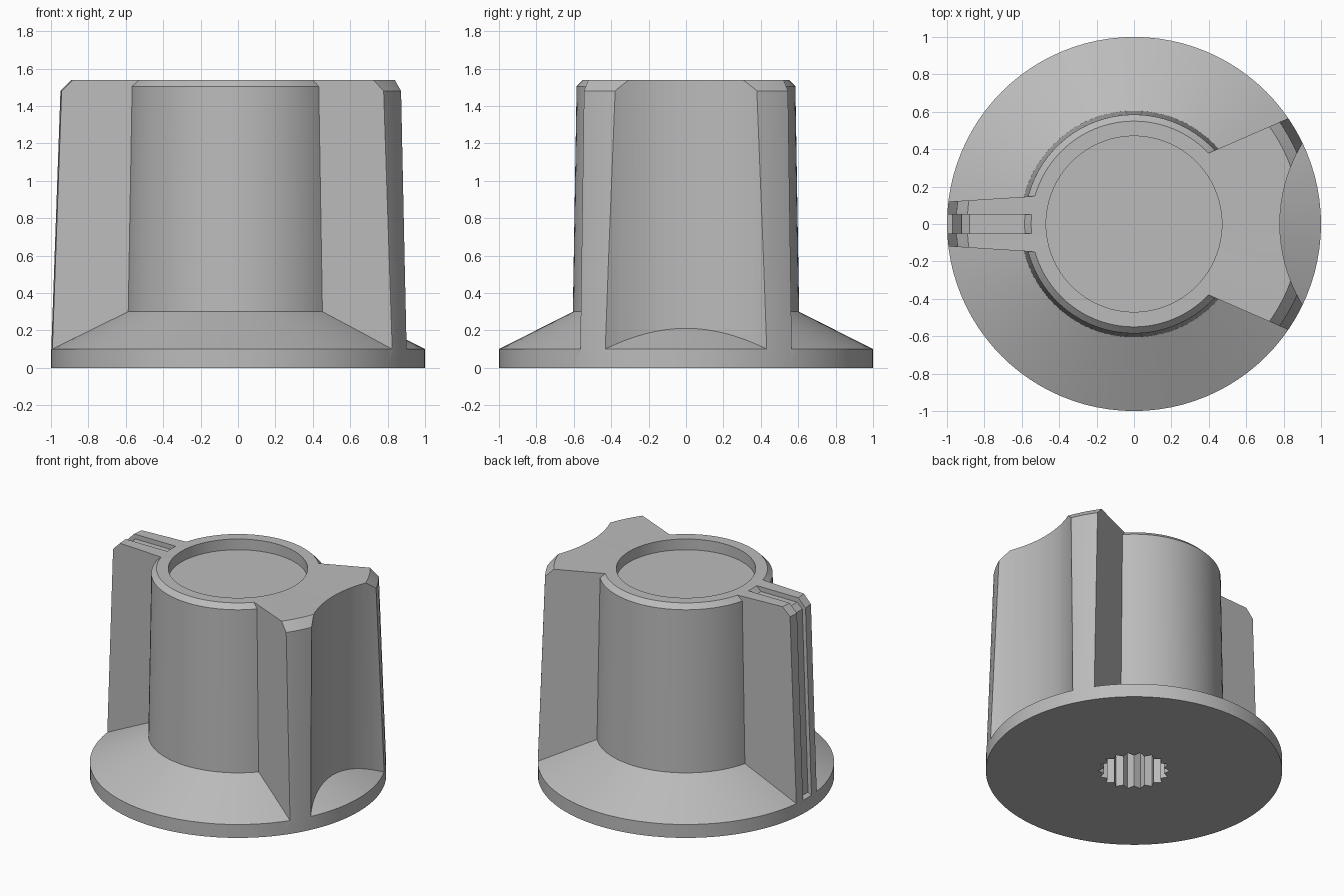
import bpy, bmesh, math
from mathutils import Vector

SEGMENTS = 96

cube = bpy.data.objects.get("Cube")
if cube:
    bpy.data.objects.remove(cube, do_unlink=True)

grey = bpy.data.materials.new("grey_plastic")
grey.use_nodes = True
colour = (0.5, 0.5, 0.5, 1)
grey.diffuse_color = colour
grey.node_tree.nodes["Principled BSDF"].inputs["Base Color"].default_value = colour


def finish(name, bm):
    bmesh.ops.recalc_face_normals(bm, faces=bm.faces)
    mesh = bpy.data.meshes.new(name)
    bm.to_mesh(mesh)
    bm.free()
    mesh.materials.append(grey)
    obj = bpy.data.objects.new(name, mesh)
    bpy.context.scene.collection.objects.link(obj)
    return obj


def revolve(name, profile):
    """Solid of revolution from (radius, height) points, both ends on the axis."""
    bm = bmesh.new()
    verts = [bm.verts.new((r, 0, z)) for r, z in profile]
    edges = [bm.edges.new(pair) for pair in zip(verts, verts[1:])]
    bmesh.ops.spin(bm, geom=verts + edges, cent=(0, 0, 0), axis=(0, 0, 1),
                   angle=math.tau, steps=SEGMENTS, use_duplicate=False)
    bmesh.ops.remove_doubles(bm, verts=bm.verts, dist=0.0001)
    return finish(name, bm)


def prism(name, points, direction):
    """Closed outline of 3D points, extruded along a direction."""
    bm = bmesh.new()
    face = bm.faces.new([bm.verts.new(p) for p in points])
    out = bmesh.ops.extrude_face_region(bm, geom=[face], use_keep_orig=True)
    moved = [v for v in out["geom"] if isinstance(v, bmesh.types.BMVert)]
    bmesh.ops.translate(bm, verts=moved, vec=Vector(direction))
    return finish(name, bm)


def combine(target, other, operation):
    """Apply a boolean to the target and discard the other solid."""
    mod = target.modifiers.new("join", 'BOOLEAN')
    mod.operation, mod.solver, mod.object = operation, 'EXACT', other
    bpy.context.view_layer.update()
    graph = bpy.context.evaluated_depsgraph_get()
    mesh = bpy.data.meshes.new_from_object(target.evaluated_get(graph))
    target.modifiers.clear()
    target.data = mesh
    bpy.data.objects.remove(other, do_unlink=True)


def fin(name, outline):
    """Part of the tapered outer shell lying inside a plan outline."""
    shell = revolve(name, [(0, 0.03), (0.9, 0.03), (1, 0.1), (0.951, 1.48),
                           (0.892, 1.54), (0, 1.54)])
    plan = prism("plan", [(x, y, -0.2) for x, y in outline], (0, 0, 2))
    combine(shell, plan, 'INTERSECT')
    return shell


# Skirt, conical flange and tapered barrel
knob = revolve("knob_body", [(0, 0), (1, 0), (1, 0.1), (0.605, 0.3),
                             (0.585, 1.505), (0.55, 1.54), (0, 1.54)])

# Flared grip with a scooped end
grip = fin("grip", [(0.2, -0.293), (1.2, -0.729), (1.2, 0.729), (0.2, 0.293)])
scoop = revolve("scoop", [(0, -0.1), (0.83, -0.1), (0.83, 1.8), (0, 1.8)])
scoop.location.x = 1.61
combine(grip, scoop, 'DIFFERENCE')

# Narrow pointer with an indicator groove over the top and down the end
pointer = fin("pointer", [(-0.2, -0.17), (-0.2, 0.17), (-1.1, 0.113), (-1.1, -0.113)])
groove_side = [(-0.974, 0), (-0.923, 1.465), (-0.88, 1.505), (-0.4, 1.505),
               (-0.4, 1.7), (-1.2, 1.7), (-1.2, 0)]
groove = prism("groove", [(x, -0.05, z) for x, z in groove_side], (0, 0.1, 0))
combine(pointer, groove, 'DIFFERENCE')

for part in (grip, pointer):
    combine(knob, part, 'UNION')

# Round recess in the top
recess = revolve("recess", [(0, 1.46), (0.47, 1.46), (0.47, 1.7), (0, 1.7)])
combine(knob, recess, 'DIFFERENCE')

# Splined shaft hole underneath
teeth = 18
star = []
for i in range(2 * teeth):
    r = 0.205 if i % 2 else 0.243
    a = math.pi * i / teeth
    star.append((r * math.cos(a), r * math.sin(a), -0.1))
combine(knob, prism("shaft_hole", star, (0, 0, 1.1)), 'DIFFERENCE')

bpy.ops.object.select_all(action='DESELECT')
knob.select_set(True)
bpy.context.view_layer.objects.active = knob
bpy.ops.object.shade_smooth_by_angle(angle=math.radians(20))
